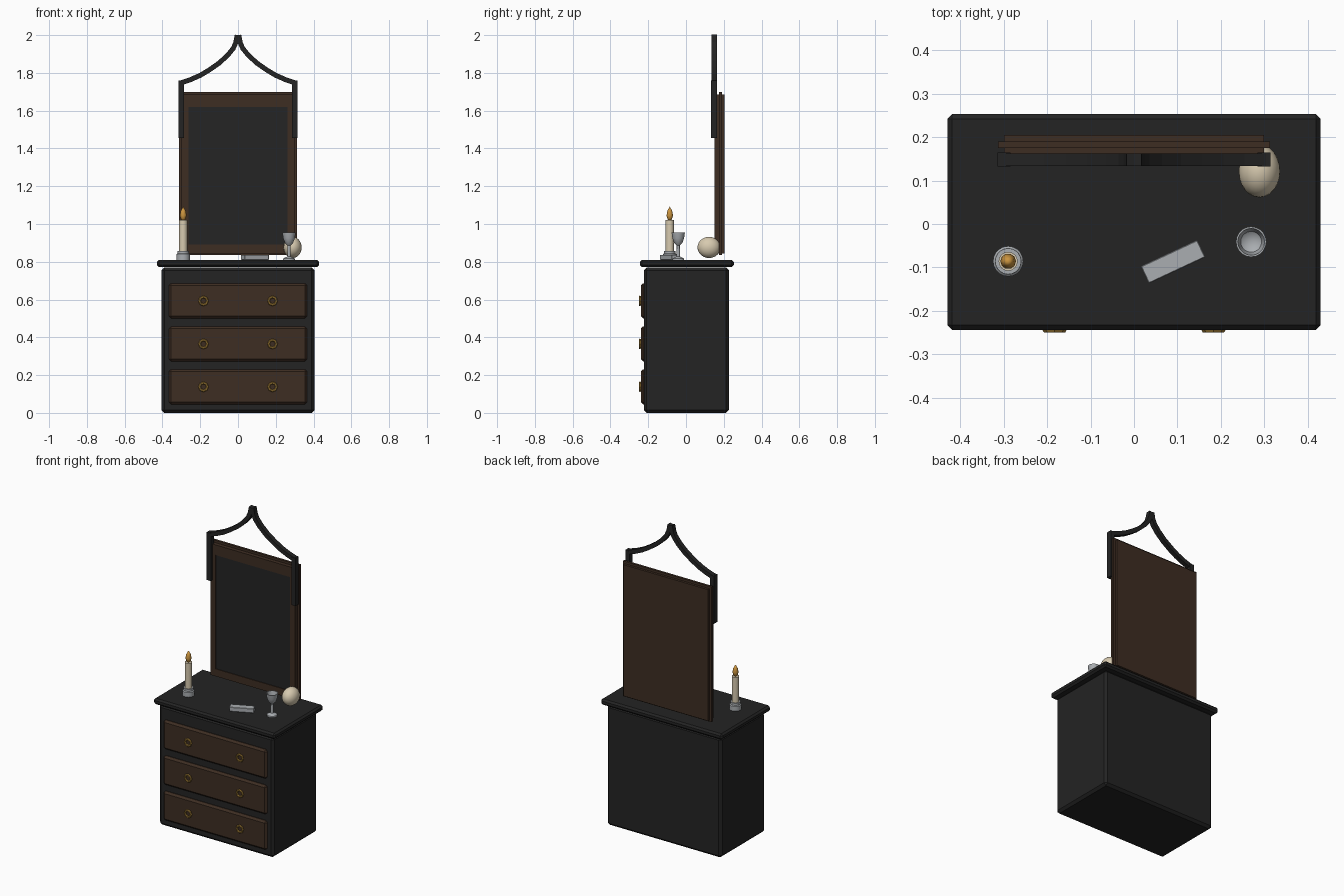
import bpy, bmesh, math
from mathutils import Vector

if "Cube" in bpy.data.objects:
    bpy.data.objects.remove(bpy.data.objects["Cube"])


def mat(name, r, g, b):
    m = bpy.data.materials.new(name)
    m.diffuse_color = (r, g, b, 1)
    m.use_nodes = True
    m.node_tree.nodes["Principled BSDF"].inputs["Base Color"].default_value = m.diffuse_color
    return m


BLACK = mat("black_wood", 0.017, 0.017, 0.017)
BROWN = mat("dark_brown_wood", 0.047, 0.026, 0.016)
GLASS = mat("dark_glass", 0.018, 0.018, 0.018)
BRASS = mat("brass", 0.33, 0.19, 0.035)
FLAME = mat("flame_amber", 0.60, 0.30, 0.05)
SILVER = mat("silver", 0.40, 0.42, 0.44)
CREAM = mat("cream", 0.68, 0.59, 0.43)


def finish(name, bm, m, smooth=False):
    bmesh.ops.recalc_face_normals(bm, faces=bm.faces[:])
    me = bpy.data.meshes.new(name)
    bm.to_mesh(me)
    bm.free()
    me.materials.append(m)
    ob = bpy.data.objects.new(name, me)
    bpy.context.collection.objects.link(ob)
    if smooth:
        bpy.ops.object.select_all(action='DESELECT')
        ob.select_set(True)
        bpy.context.view_layer.objects.active = ob
        bpy.ops.object.shade_smooth_by_angle(angle=math.radians(40))
    return ob


def box(name, x, y, z, m, bevel=0.0):
    """Box from (min, max) ranges with optional chamfered edges."""
    bm = bmesh.new()
    bmesh.ops.create_cube(bm, size=1)
    for v in bm.verts:
        for i, (a, b) in enumerate((x, y, z)):
            v.co[i] = a if v.co[i] < 0 else b
    if bevel:
        bmesh.ops.bevel(bm, geom=bm.edges[:], offset=bevel, segments=1, affect='EDGES')
    return finish(name, bm, m)


def lathe(name, profile, loc, m, n=20):
    """Revolve (radius, z) points around a vertical axis at loc."""
    bm = bmesh.new()
    vs = [bm.verts.new((r, 0, z)) for r, z in profile]
    es = [bm.edges.new(p) for p in zip(vs, vs[1:])]
    bmesh.ops.spin(bm, geom=vs + es, cent=(0, 0, 0), axis=(0, 0, 1),
                   angle=2 * math.pi, steps=n)
    bmesh.ops.remove_doubles(bm, verts=bm.verts[:], dist=1e-5)
    ob = finish(name, bm, m, True)
    ob.location = loc
    return ob


def ring(name, loc, R, r, m, n=8, k=6):
    """Torus lying in the xz plane, for the drawer pulls."""
    bm = bmesh.new()
    rows = []
    for i in range(n):
        a = 2 * math.pi * i / n
        rows.append([bm.verts.new(((R + r * math.cos(b)) * math.cos(a), r * math.sin(b),
                                   (R + r * math.cos(b)) * math.sin(a)))
                     for b in (2 * math.pi * j / k for j in range(k))])
    for i in range(n):
        for j in range(k):
            p, q = rows[i], rows[(i + 1) % n]
            bm.faces.new((p[j], q[j], q[(j + 1) % k], p[(j + 1) % k]))
    ob = finish(name, bm, m)
    ob.location = loc
    return ob


def sweep(name, pts, w, y, m):
    """Flat bar of width w following (x, z) points, between two y values."""
    bm = bmesh.new()
    rows = []
    for i, p in enumerate(pts):
        a, b = pts[max(i - 1, 0)], pts[min(i + 1, len(pts) - 1)]
        t = Vector((b[0] - a[0], b[1] - a[1])).normalized()
        n = Vector((-t.y, t.x)) * w / 2
        rows.append([bm.verts.new((p[0] + s * n.x, yy, p[1] + s * n.y))
                     for s, yy in ((1, y[0]), (1, y[1]), (-1, y[1]), (-1, y[0]))])
    for p, q in zip(rows, rows[1:]):
        for j in range(4):
            bm.faces.new((p[j], p[(j + 1) % 4], q[(j + 1) % 4], q[j]))
    bm.faces.new(rows[0])
    bm.faces.new(rows[-1])
    return finish(name, bm, m)


# Cabinet
box("cabinet_body", (-0.405, 0.405), (-0.223, 0.227), (0, 0.77), BLACK, 0.015)
box("cabinet_top", (-0.43, 0.43), (-0.244, 0.253), (0.772, 0.81), BLACK, 0.011)

# Drawers with ring pulls
for i, z in enumerate((0.138, 0.365, 0.593)):
    box(f"drawer_{i}", (-0.366, 0.366), (-0.239, -0.20), (z - 0.093, z + 0.093), BROWN, 0.012)
    for s in (-1, 1):
        ring(f"drawer_pull_{i}", (s * 0.183, -0.244, z), 0.021, 0.007, BRASS)

# Mirror: rails and stiles around the glass, with a thin back board
F = (0.15, 0.205)
box("mirror_top_rail", (-0.30, 0.30), F, (1.62, 1.685), BROWN)
box("mirror_bottom_rail", (-0.30, 0.30), F, (0.845, 0.892), BROWN)
for s in (-1, 1):
    box("mirror_stile", tuple(sorted((s * 0.263, s * 0.30))), F, (0.892, 1.62), BROWN)
box("mirror_core", (-0.263, 0.263), (0.165, 0.205), (0.892, 1.62), BROWN)
box("mirror_board", (-0.313, 0.313), (0.175, 0.19), (0.835, 1.70), BROWN)
box("mirror_glass", (-0.263, 0.263), (0.154, 0.165), (0.892, 1.62), GLASS)

# Crest: two posts and concave arms meeting at the peak
arc = [(0.30, 1.748), (0.25, 1.765), (0.20, 1.787), (0.15, 1.817), (0.10, 1.852),
       (0.055, 1.893), (0.025, 1.93), (0.012, 1.96), (0.004, 2.0)]
for s in (-1, 1):
    box("crest_post", tuple(sorted((s * 0.285, s * 0.314))), (0.132, 0.165), (1.455, 1.76), BLACK)
    sweep("crest_arm", [(s * x, z) for x, z in arc], 0.026, (0.134, 0.163), BLACK)

# Candle in a stepped holder
C = (-0.29, -0.086, 0)
lathe("candle_holder", [(0, 0.81), (0.035, 0.81), (0.035, 0.84), (0.03, 0.845),
                        (0.03, 0.858), (0, 0.858)], C, SILVER)
lathe("candle", [(0, 0.85), (0.022, 0.85), (0.022, 1.02), (0, 1.02)], C, CREAM, 16)
lathe("flame", [(0, 1.015), (0.012, 1.025), (0.018, 1.045), (0.013, 1.07), (0, 1.093)],
      C, FLAME, 10)

# Goblet
lathe("goblet", [(0, 0.81), (0.031, 0.81), (0.03, 0.818), (0.009, 0.828), (0.008, 0.885),
                 (0.022, 0.9), (0.031, 0.925), (0.035, 0.954), (0.031, 0.954),
                 (0.024, 0.92), (0, 0.902)], (0.27, -0.041, 0), SILVER)

# Rounded cream ornament
bm = bmesh.new()
bmesh.ops.create_uvsphere(bm, u_segments=24, v_segments=14, radius=1)
bmesh.ops.scale(bm, vec=(0.048, 0.061, 0.056), verts=bm.verts[:])
finish("round_ornament", bm, CREAM, True).location = (0.289, 0.122, 0.876)

# Small silver case, turned on the table top
case = box("silver_case", (-0.072, 0.072), (-0.022, 0.022), (0.81, 0.837), SILVER, 0.002)
case.location = (0.09, -0.087, 0)
case.rotation_euler.z = math.radians(25)
